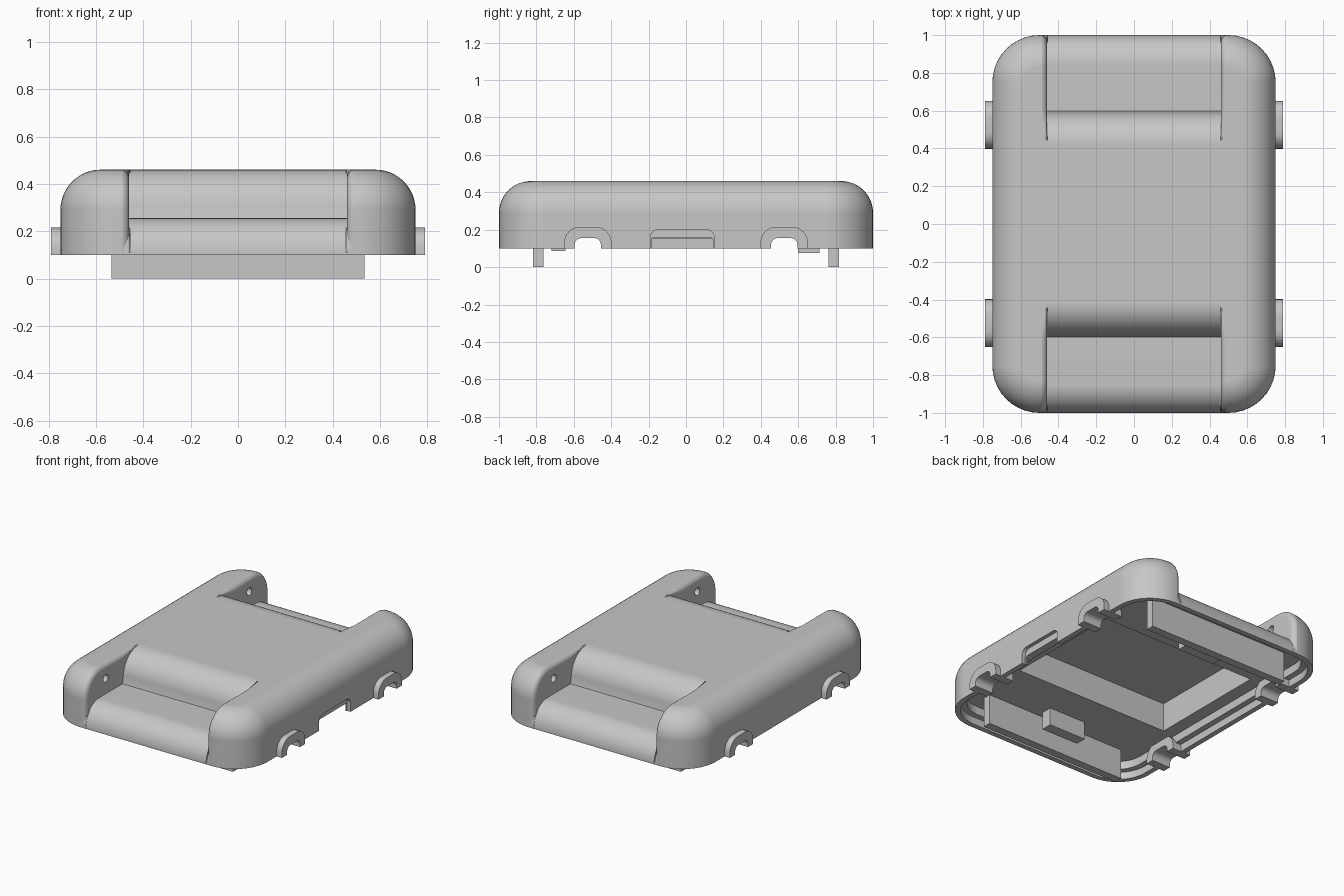
import bpy, bmesh
from math import sin, cos, sqrt, radians

if "Cube" in bpy.data.objects:
    bpy.data.objects.remove(bpy.data.objects["Cube"], do_unlink=True)

SHADE = (0.57, 0.57, 0.57, 1)
grey = bpy.data.materials.new("plain grey")
grey.use_nodes = True
grey.diffuse_color = SHADE
grey.node_tree.nodes["Principled BSDF"].inputs["Base Color"].default_value = SHADE


def loft(name, rings):
    """Closed solid through rings that share a point count."""
    bm = bmesh.new()
    loops = [[bm.verts.new(p) for p in ring] for ring in rings]
    for a, b in zip(loops, loops[1:]):
        for i in range(len(a)):
            j = (i + 1) % len(a)
            bm.faces.new((a[i], a[j], b[j], b[i]))
    bm.faces.new(loops[0])
    bm.faces.new(loops[-1])
    bmesh.ops.recalc_face_normals(bm, faces=bm.faces[:])
    mesh = bpy.data.meshes.new(name)
    bm.to_mesh(mesh)
    bm.free()
    mesh.materials.append(grey)
    obj = bpy.data.objects.new(name, mesh)
    bpy.context.collection.objects.link(obj)
    return obj


def activate(obj):
    bpy.ops.object.select_all(action='DESELECT')
    obj.select_set(True)
    bpy.context.view_layer.objects.active = obj


def cut(obj, cutter):
    """Subtract the cutter and discard it."""
    cutter.hide_render = True
    mod = obj.modifiers.new("cut", 'BOOLEAN')
    mod.operation = 'DIFFERENCE'
    mod.solver = 'EXACT'
    mod.object = cutter
    activate(obj)
    bpy.ops.object.modifier_apply(modifier=mod.name)
    bpy.data.objects.remove(cutter, do_unlink=True)


def arc(cu, cv, r, a0, a1, n):
    steps = [radians(a0 + (a1 - a0) * i / n) for i in range(n + 1)]
    return [(cu + r * cos(t), cv + r * sin(t)) for t in steps]


def outline(inset, z):
    """Rounded plan outline of the case, moved inwards."""
    r, pts = 0.25 - inset, []
    for k, (sx, sy) in enumerate(((1, 1), (-1, 1), (-1, -1), (1, -1))):
        pts += arc(sx * 0.5, sy * 0.75, r, 90 * k, 90 * k + 90, 10)
    return [(x, y, z) for x, y in pts]


def arch(cy, half, top, r, z0):
    """Open-bottomed arch in the side plane."""
    return ([(cy + half, z0)] + arc(cy + half - r, top - r, r, 0, 90, 6)
            + arc(cy - half + r, top - r, r, 90, 180, 6) + [(cy - half, z0)])


def across(name, pts, *xs):
    """Side-plane outline extruded along x."""
    return loft(name, [[(x, y, z) for y, z in pts] for x in xs])


def box(name, x0, x1, y0, y1, z0, z1):
    return across(name, [(y0, z0), (y1, z0), (y1, z1), (y0, z1)], x0, x1)


# Case with rounded top edge
levels = [(0, 0.1)] + [(0.17 - u, v) for u, v in arc(0, 0.29, 0.17, 0, 90, 12)]
case = loft("case_shell", [outline(i, z) for i, z in levels])

# Hollow underside: rim step, main cavity, deep centre pocket
cut(case, loft("rim_cutter", [outline(0.035, z) for z in (0.05, 0.15)]))
cut(case, loft("cavity_cutter", [outline(0.075, z) for z in (0.04, 0.205)]))
cut(case, box("pocket_cutter", -0.585, 0.585, -0.41, 0.43, 0.15, 0.4))

# Strap recesses at both ends
recess = ([(0.40, 0.462)] + arc(0.42, 0.29, 0.17, 88, 0, 12) + [(0.598, 0.255)]
          + arc(0.85, 0.105, 0.15, 90, 15, 10)
          + [(1.003, 0.1), (1.1, 0.1), (1.1, 0.7), (0.40, 0.7)])
for s in (-1, 1):
    cut(case, across("recess_cutter", [(s * y, z) for y, z in recess], -0.46, 0.46))

# Rounded edges on the recess side walls, and pin holes
R = 0.036
rounding = [(0.457, R + 0.012)] + [(0.46 + R - u, R - v) for u, v in arc(0, 0, R, 0, 90, 6)]
for sx in (-1, 1):
    for sy in (-1, 1):
        rings = []
        for x, d in rounding:
            d -= 0.001
            foot = 0.105 + sqrt(max(0, 0.15 ** 2 - (0.15 - max(d, 0)) ** 2))
            path = ([(0.42, 0.463), (0.6, 0.46 - d)] + arc(0.83, 0.29, 0.17 - d, 90, 0, 12)
                    + [(1 - d, foot), (1.003, 0.104), (1.1, 0.104), (1.1, 0.6), (0.42, 0.6)])
            rings.append([(sx * x, sy * y, z) for y, z in path])
        cut(case, loft("edge_cutter", rings))
        hole = arc(sy * 0.78, 0.362, 0.026, 0, 345, 23)
        cut(case, across("pin_hole_cutter", hole, sx * 0.4, sx * 0.53))

# Side openings, each framed by an arched boss
for sx, side in ((-1, "right"), (1, "left")):
    for sy, end in ((-1, "front"), (1, "back")):
        cy = sy * 0.525
        cut(case, across("port_cutter", arch(cy, 0.07, 0.155, 0.035, 0.03), sx * 0.58, sx * 0.9))
        frame = arch(cy, 0.127, 0.215, 0.085, 0.1) + arch(cy, 0.07, 0.155, 0.035, 0.1)[::-1]
        boss = across(f"{end}_{side}_port_frame", frame, sx * 0.65, sx * 0.79)
        activate(boss)
        bpy.ops.object.shade_smooth_by_angle(angle=radians(30))

# Middle slot on the left side: shallow recess and a lower opening
cut(case, across("slot_recess_cutter", arch(-0.02, 0.17, 0.2, 0.04, 0.03), 0.725, 0.9))
cut(case, across("slot_cutter", arch(-0.02, 0.165, 0.155, 0.01, 0.02), 0.6, 0.88))

activate(case)
bpy.ops.object.shade_smooth_by_angle(angle=radians(30))
case.modifiers.new("even_normals", 'WEIGHTED_NORMAL').keep_sharp = True

# Inner plates that hang below the rim, and small blocks beside them
for s, end in ((-1, "front"), (1, "back")):
    box(f"{end}_inner_plate", -0.535, 0.535, s * 0.79 - 0.028, s * 0.79 + 0.028, 0, 0.22)
box("front_block", -0.14, 0.14, -0.72, -0.645, 0.085, 0.22)
box("back_block", -0.14, 0.14, 0.6, 0.715, 0.075, 0.22)
